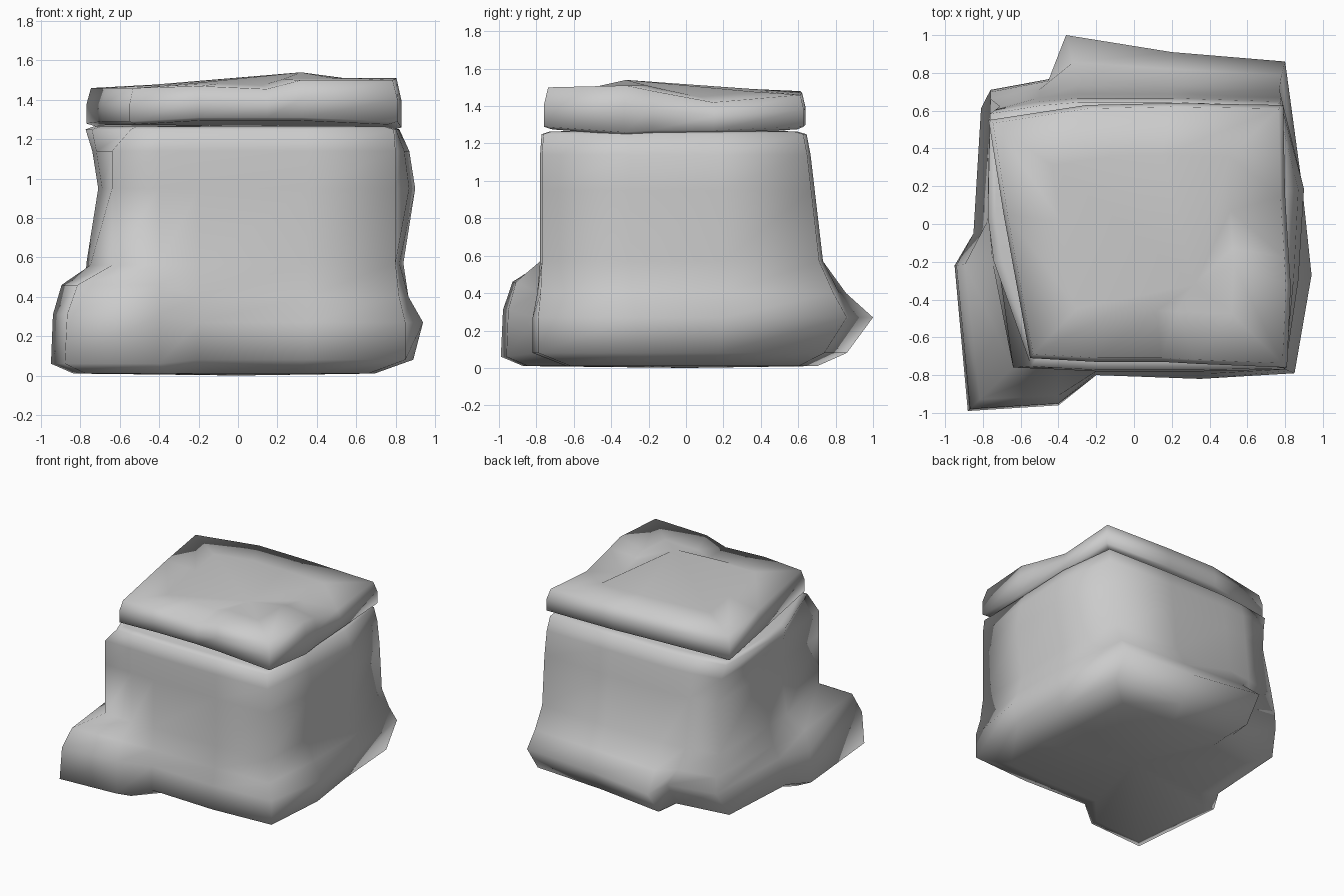
import bpy

if "Cube" in bpy.data.objects:
    bpy.data.objects.remove(bpy.data.objects["Cube"])


def loft(name, rings, tip_low, tip_high):
    """Skin closed rings from bottom to top and close each end with a fan."""
    n = len(rings[0])
    verts = [p for ring in rings for p in ring] + [tip_low, tip_high]
    low, high = len(verts) - 2, len(verts) - 1
    faces = []
    for r in range(len(rings) - 1):
        for i in range(n):
            j = (i + 1) % n
            faces.append((r * n + i, r * n + j, (r + 1) * n + j, (r + 1) * n + i))
    last = (len(rings) - 1) * n
    for i in range(n):
        j = (i + 1) % n
        faces.append((j, i, low))
        faces.append((last + i, last + j, high))
    mesh = bpy.data.meshes.new(name)
    mesh.from_pydata(verts, [], faces)
    mesh.shade_smooth()
    mesh.update()
    obj = bpy.data.objects.new(name, mesh)
    bpy.context.collection.objects.link(obj)
    return obj


# Plan outlines, counter-clockwise from the left end of the front-left lump
foot = [(-.95, -.22), (-.88, -.99), (-.40, -.96), (-.20, -.80), (.35, -.82),
        (.85, -.79), (.94, -.27), (.89, .20), (.80, .86), (.20, .91),
        (-.36, 1.0), (-.38, .78), (-.76, .71), (-.79, -.05)]
block = [(-.75, -.20), (-.64, -.76), (-.40, -.77), (-.20, -.78), (.35, -.78),
         (.80, -.77), (.82, -.30), (.84, .20), (.77, .72), (.20, .74),
         (-.30, .74), (-.50, .72), (-.76, .67), (-.77, .05)]

# Levels: height, blend foot to block, same for the lump, lump rise,
# stretch of the back half, side bulge, inset
levels = [(0.01, 0, 0, 0, .90, -1, .78),
          (0.08, 0, 0, -.02, .86, -1, 1),
          (0.27, 0, .05, .04, 1.0, 0, 1),
          (0.40, .62, .27, .06, 1.02, 0, 1),
          (0.57, 1, 1, -.01, .99, 0, 1),
          (0.95, 1, 1, 0, .93, 1, 1),
          (1.14, 1, 1, 0, .90, .5, 1),
          (1.25, 1, 1, 0, .88, -.2, .99),
          (1.265, 1, 1, 0, .86, -.3, .93)]
lump = (0, 1, 2)
bulge_x = {6: .05, 7: .06, 8: .01, 12: .05, 13: .06, 0: .06}


def level_ring(z, t_rest, t_lump, rise, back, bulge, inset):
    ring = []
    for i, (a, b) in enumerate(zip(foot, block)):
        in_lump = i in lump
        t = t_lump if in_lump else t_rest
        x = a[0] + (b[0] - a[0]) * t
        y = a[1] + (b[1] - a[1]) * t
        if bulge > 0 or not in_lump:
            x += bulge_x.get(i, 0) * bulge
        if y > 0:
            y *= back
        if i == 1 and z > 1.2:      # cut back the upper front-left corner
            x += .09
        s = max(inset, .88) if in_lump else inset
        ring.append((x * s, y * s, z + (rise if in_lump else 0)))
    return ring


# Rock body with spreading foot
loft("rock_body", [level_ring(*lv) for lv in levels], (0, 0, 0), (0, 0, 1.27))

# Cap slab: x, y, underside height, top height
cap = [(-.55, -.71, 1.26, 1.46), (-.20, -.73, 1.28, 1.47), (.15, -.73, 1.28, 1.455),
       (.33, -.74, 1.28, 1.50), (.81, -.76, 1.26, 1.50), (.83, -.33, 1.23, 1.51),
       (.82, -.18, 1.24, 1.48), (.80, .15, 1.24, 1.42),
       (.79, .63, 1.26, 1.46), (.20, .64, 1.27, 1.47), (-.25, .63, 1.28, 1.48),
       (-.77, .55, 1.25, 1.46), (-.69, .05, 1.26, 1.46)]
cap_rings = [
    [(x * .94, y * .94, lo + .015) for x, y, lo, hi in cap],
    [(x, y, lo + .03) for x, y, lo, hi in cap],
    [(x, y, lo * .4 + hi * .6) for x, y, lo, hi in cap],
    [(x * .97, y * .97, hi) for x, y, lo, hi in cap],
    [(x * .6 + .03, y * .6 - .02, hi * .7 + .455) for x, y, lo, hi in cap],
]
loft("cap_slab", cap_rings, (0, 0, 1.265), (.32, -.32, 1.54))
